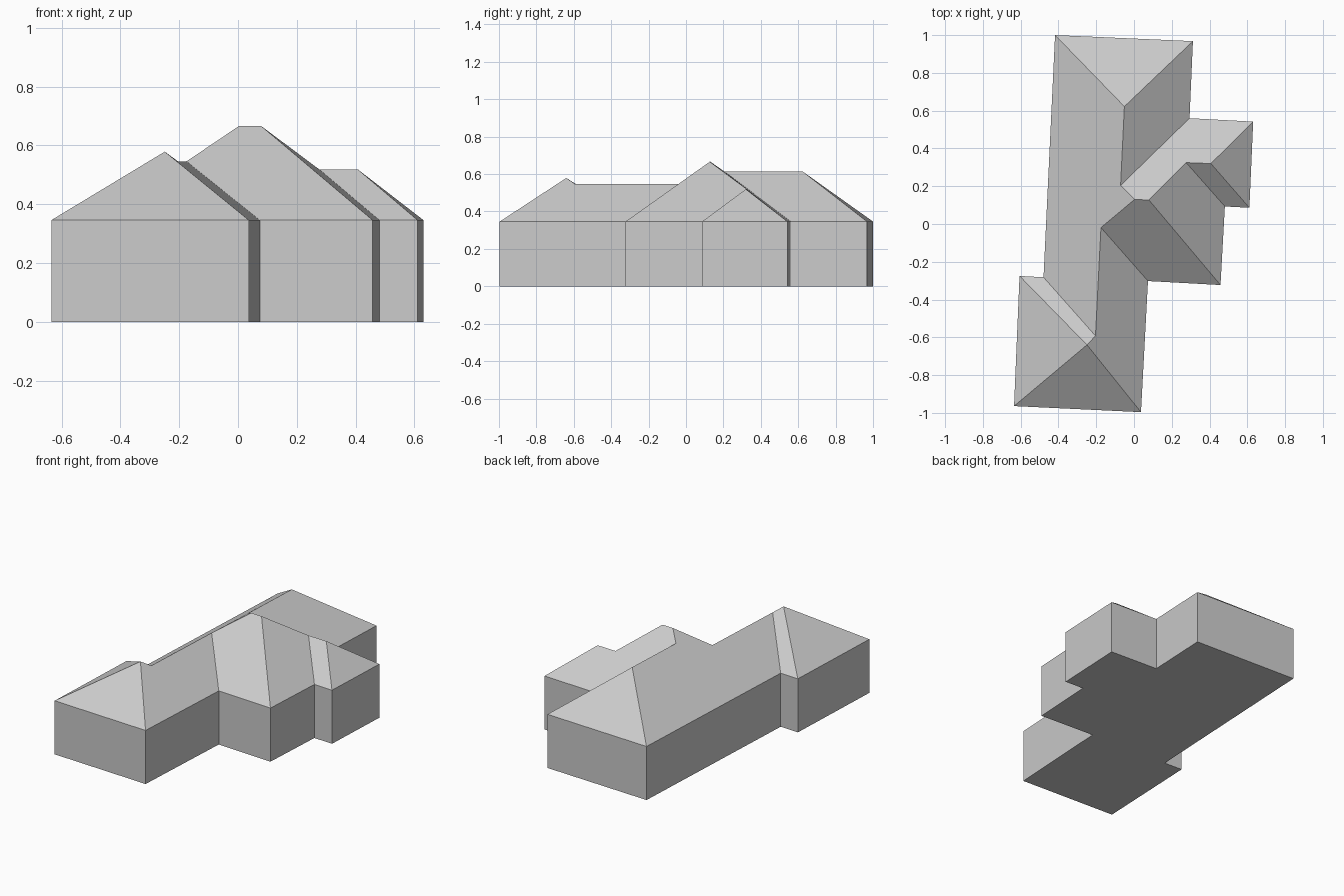
import bpy
import bmesh

cube = bpy.data.objects.get("Cube")
if cube:
    bpy.data.objects.remove(cube, do_unlink=True)

EAVE = 0.346

# Wall corners, counter-clockwise from the front right corner
corners = {
    "A": (-.635, -.964), "B": (.037, -.996), "C": (.074, -.302), "D": (.458, -.323),
    "E": (.481, .093), "F": (.611, .086), "G": (.631, .542), "H": (.294, .560),
    "I": (.312, .968), "J": (-.418, 1.0), "K": (-.479, -.282), "L": (-.606, -.275),
}

# Ends of the ridges, where the roof slopes meet
ridges = {
    "n": (-.051, .622, .615), "o": (-.071, .204, .615), "p": (.003, .130, .666),
    "q": (.079, .127, .666), "r": (.276, .325, .519), "s": (.407, .320, .519),
    "t": (-.175, -.019, .546), "u": (-.204, -.592, .546), "v": (-.249, -.640, .579),
}

# One slope above each wall, named by its corners
slopes = ["BvA", "CtuvB", "DqptC", "ErqD", "FsrE", "GsF",
          "HopqrsG", "InoH", "JnI", "KutponJ", "LvuK", "AvL"]


def make_material(name, grey):
    mat = bpy.data.materials.new(name)
    mat.use_nodes = True
    colour = (grey, grey, grey, 1)
    mat.diffuse_color = colour
    mat.node_tree.nodes["Principled BSDF"].inputs["Base Color"].default_value = colour
    return mat


def add_object(name, bm, mat):
    mesh = bpy.data.meshes.new(name)
    bm.to_mesh(mesh)
    bm.free()
    mesh.materials.append(mat)
    obj = bpy.data.objects.new(name, mesh)
    bpy.context.collection.objects.link(obj)
    return obj


plaster = make_material("light grey", 0.6)

# Walls and floor, raised from the footprint and open under the roof
bm = bmesh.new()
base = [bm.verts.new((x, y, 0)) for x, y in corners.values()]
top = [bm.verts.new((x, y, EAVE)) for x, y in corners.values()]
bm.faces.new(base[::-1])
for i in range(len(base)):
    j = (i + 1) % len(base)
    bm.faces.new((base[i], base[j], top[j], top[i]))
add_object("walls", bm, plaster)

# Hipped roof
bm = bmesh.new()
points = {k: bm.verts.new((x, y, EAVE)) for k, (x, y) in corners.items()}
points.update({k: bm.verts.new(p) for k, p in ridges.items()})
for slope in slopes:
    face = bm.faces.new([points[k] for k in slope])
    face.normal_update()
    if face.normal.z < 0:
        face.normal_flip()
add_object("roof", bm, plaster)
